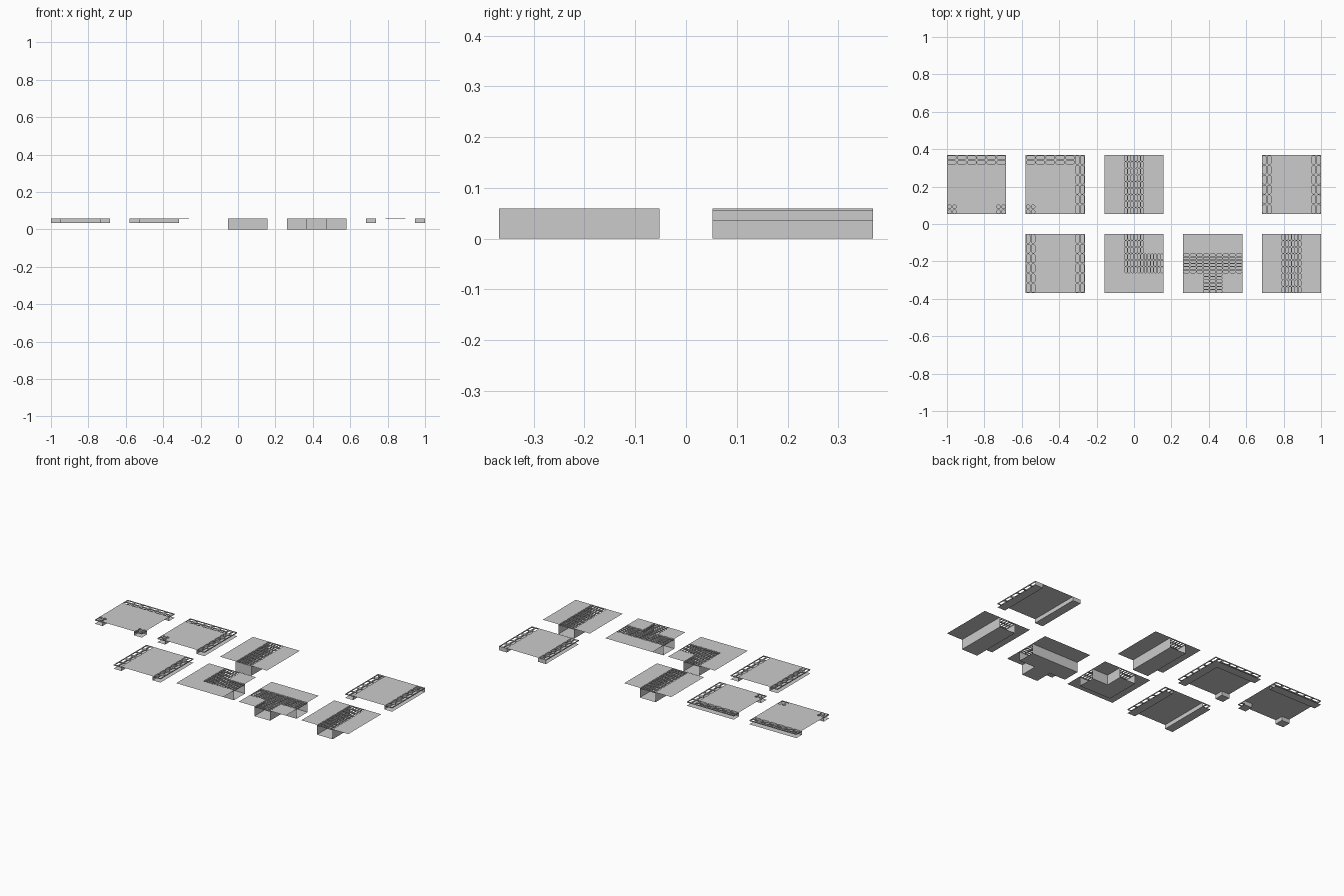
import bpy, bmesh

if "Cube" in bpy.data.objects:
    bpy.data.objects.remove(bpy.data.objects["Cube"])

U = 2 / 19            # kit unit: tile = 3 units, pitch = 4 units
SIZE = 3 * U
TOP = 0.0595
THICK = 0.005         # grate thickness


def to_object(bm, name):
    bmesh.ops.remove_doubles(bm, verts=bm.verts, dist=1e-5)
    mesh = bpy.data.meshes.new(name)
    bm.to_mesh(mesh)
    bm.free()
    bpy.context.collection.objects.link(bpy.data.objects.new(name, mesh))


def face(bm, pts):
    bm.faces.new([bm.verts.new(p) for p in pts])


def flat(bm, x0, y0, x1, y1, z, up=True):
    pts = [(x0, y0, z), (x1, y0, z), (x1, y1, z), (x0, y1, z)]
    face(bm, pts if up else pts[::-1])


def upright(bm, a, b, z0, z1):
    face(bm, [(*a, z0), (*b, z0), (*b, z1), (*a, z1)])


# one slot of a grate: rectangle with a chamfered hole through it
def slot(bm, x0, y0, x1, y1):
    i = 0.14 * min(x1 - x0, y1 - y0)
    c = 1.5 * i
    a, b, d, e = x0 + i, y0 + i, x1 - i, y1 - i
    hole = [(a + c, b), (d - c, b), (d, b + c), (d, e - c),
            (d - c, e), (a + c, e), (a, e - c), (a, b + c)]
    out = [(x0, y0), (x1, y0), (x1, y1), (x0, y1)]
    for z, step in ((TOP, 1), (TOP - THICK, -1)):
        for k in range(4):
            side = [out[k], out[(k + 1) % 4], hole[2 * k + 1], hole[2 * k]]
            corner = [out[k], hole[2 * k], hole[2 * k - 1]]
            for poly in (side, corner):
                face(bm, [(*p, z) for p in poly][::step])
    for k in range(8):
        upright(bm, hole[(k + 1) % 8], hole[k], TOP - THICK, TOP)


# a floor tile from a cell map (first row = back); v/h/s = channel under slots
def tile(name, cx, cy, rows, base, slots, caps=""):
    floor, grate = bmesh.new(), bmesh.new()
    n = len(rows)
    s = SIZE / n
    ox, oy = cx * U - SIZE / 2, cy * U - SIZE / 2

    def cell(i, j):
        return rows[n - 1 - j][i] if 0 <= i < n and 0 <= j < n else None

    for j in range(n):
        for i in range(n):
            x0, y0 = ox + i * s, oy + j * s
            x1, y1 = x0 + s, y0 + s
            kind = cell(i, j)
            if kind == ".":
                flat(floor, x0, y0, x1, y1, TOP)
                continue
            flat(floor, x0, y0, x1, y1, base, False)
            # channel walls next to floor, open at the tile border unless capped
            for side, di, dj, a, b in (("L", -1, 0, (x0, y1), (x0, y0)),
                                       ("R", 1, 0, (x1, y0), (x1, y1)),
                                       ("F", 0, -1, (x0, y0), (x1, y0)),
                                       ("B", 0, 1, (x1, y1), (x0, y1))):
                near = cell(i + di, j + dj)
                if near == "." or (near is None and side in caps):
                    upright(floor, a, b, base, TOP)
                elif near is None:
                    upright(grate, a, b, TOP - THICK, TOP)
            w, h = slots[kind]
            for p in range(w):
                for q in range(h):
                    slot(grate, x0 + p * s / w, y0 + q * s / h,
                         x0 + (p + 1) * s / w, y0 + (q + 1) * s / h)
    to_object(floor, name + "_floor")
    to_object(grate, name + "_grate")


EDGE = (0.035, {"v": (2, 1), "h": (1, 2), "s": (2, 2)})
MID = (0.0, {"v": (6, 3), "h": (3, 6)})

# tiles with shallow half channels on the border
tile("edge_back_two_corners", -8, 2, ["hhhhhh"] + ["......"] * 4 + ["s....s"], *EDGE)
tile("edge_turn_one_corner", -4, 2, ["hhhhhv"] + [".....v"] * 4 + ["s....v"], *EDGE)
tile("edge_both_sides", -4, -2, ["v....v"] * 6, *EDGE)
tile("edge_both_sides_end", 8, 2, ["v....v"] * 6, *EDGE, caps="B")

# tiles with a deep channel through the middle
tile("middle_end", 0, 2, [".v."] * 3, *MID, caps="F")
tile("middle_turn", 0, -2, [".v.", ".vv", "..."], *MID)
tile("middle_tee", 4, -2, ["...", "hhh", ".h."], *MID)
tile("middle_straight", 8, -2, [".v."] * 3, *MID)
